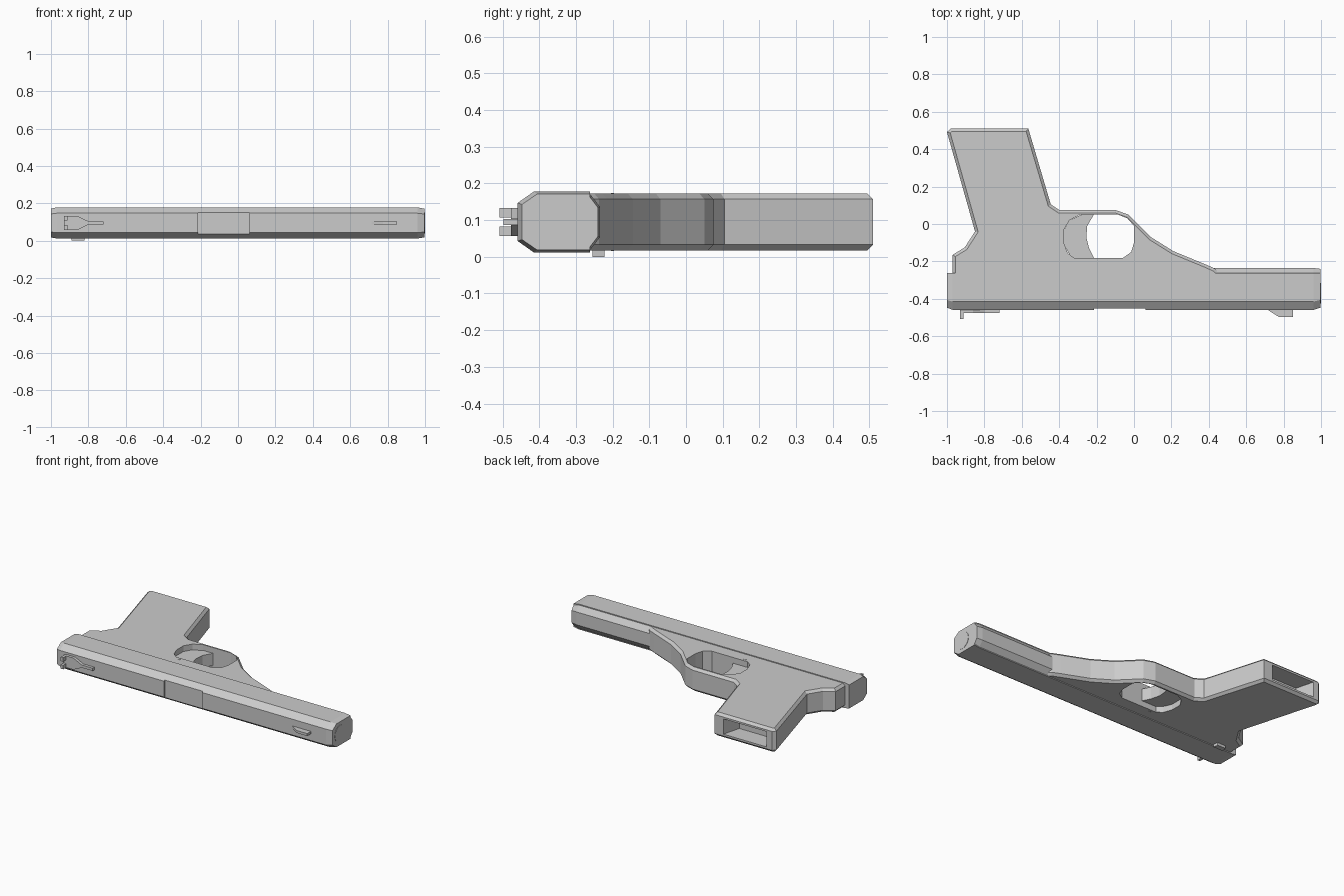
import bpy, bmesh, math
from mathutils import Matrix

if "Cube" in bpy.data.objects:
    bpy.data.objects.remove(bpy.data.objects["Cube"])

ZC = 0.095  # mid plane of the model


def finish(name, bm):
    bmesh.ops.recalc_face_normals(bm, faces=bm.faces)
    me = bpy.data.meshes.new(name)
    bm.to_mesh(me)
    bm.free()
    ob = bpy.data.objects.new(name, me)
    bpy.context.collection.objects.link(ob)
    return ob


def prism(name, pts, z0, z1, chamfer=0):
    """Side profile in x/y, extruded through z, with optional chamfered rims."""
    bm = bmesh.new()
    rings = [[bm.verts.new((x, y, z)) for x, y in pts] for z in (z0, z1)]
    caps = [bm.faces.new(rings[0]), bm.faces.new(rings[1][::-1])]
    n = len(pts)
    for i in range(n):
        j = (i + 1) % n
        bm.faces.new((rings[0][i], rings[0][j], rings[1][j], rings[1][i]))
    if chamfer:
        bmesh.ops.recalc_face_normals(bm, faces=bm.faces)
        edges = [e for f in caps for e in f.edges]
        bmesh.ops.bevel(bm, geom=edges, offset=chamfer, segments=1, affect='EDGES')
    return finish(name, bm)


def box(name, x0, x1, y0, y1, z0, z1):
    return prism(name, [(x0, y0), (x1, y0), (x1, y1), (x0, y1)], z0, z1)


def loft(name, half, stations, yc):
    """Mirrored y/z half section swept along x; stations are (x, y scale, z scale)."""
    section = half + [(y, -z) for y, z in reversed(half)]
    bm = bmesh.new()
    rings = [[bm.verts.new((x, yc + (y - yc) * sy, ZC + z * sz)) for y, z in section]
             for x, sy, sz in stations]
    n = len(section)
    for a, b in zip(rings, rings[1:]):
        for i in range(n):
            j = (i + 1) % n
            bm.faces.new((a[i], a[j], b[j], b[i]))
    bm.faces.new(rings[0])
    bm.faces.new(rings[-1][::-1])
    return finish(name, bm)


def cut(ob, cutter):
    cutter.hide_render = True
    mod = ob.modifiers.new("cut", 'BOOLEAN')
    mod.operation = 'DIFFERENCE'
    mod.solver = 'EXACT'
    mod.object = cutter
    bpy.context.view_layer.objects.active = ob
    bpy.ops.object.modifier_apply(modifier=mod.name)
    bpy.data.objects.remove(cutter)


# Slide: long octagonal bar, drawn in at both ends
slide = loft("slide",
             [(-0.459, 0.052), (-0.415, 0.083), (-0.262, 0.083)],
             [(-1, 0.94, 0.93), (-0.97, 1, 1), (0.96, 1, 1), (0.998, 0.94, 0.92)], -0.262)

# Shallow port across the top
cut(slide, box("port_cutter", -0.215, 0.062, -0.6, -0.449, -0.1, 0.152))

# Front underside
loft("dust_cover",
     [(-0.3, 0.078), (-0.263, 0.078), (-0.235, 0.042)],
     [(0.38, 1, 1), (0.96, 1, 1), (0.998, 0.92, 0.94)], -0.3)

# Barrel end
bm = bmesh.new()
bmesh.ops.create_cone(bm, cap_ends=True, segments=16, radius1=0.055, radius2=0.055, depth=0.06,
                      matrix=Matrix.Translation((0.97, -0.37, ZC)) @ Matrix.Rotation(math.pi / 2, 4, 'Y'))
finish("barrel", bm)

# Frame with grip and guard
frame = prism("frame", [
    (-0.97, -0.30), (-0.97, -0.165), (-0.905, -0.125), (-0.85, -0.04),
    (-1.0, 0.492), (-0.98, 0.51), (-0.565, 0.51), (-0.445, 0.105), (-0.40, 0.075),
    (-0.10, 0.075), (-0.03, 0.05), (0.09, -0.07), (0.21, -0.145),
    (0.38, -0.215), (0.43, -0.237), (0.5, -0.30)], 0.0175, 0.1725, 0.0155)

# Guard opening and hollow grip end
cut(frame, prism("guard_cutter", [
    (-0.32, -0.182), (-0.06, -0.182), (-0.015, -0.15), (0.0, -0.10), (0.0, -0.01),
    (-0.035, 0.03), (-0.085, 0.05), (-0.29, 0.05), (-0.345, 0.02),
    (-0.375, -0.03), (-0.375, -0.10), (-0.355, -0.155)], -0.1, 0.3))
cut(frame, prism("grip_cutter", [
    (-0.955, 0.56), (-0.615, 0.56), (-0.66, 0.39), (-0.91, 0.39)], ZC - 0.05, ZC + 0.05))

# Trigger with a curved front
prism("trigger", [
    (-0.33, -0.19), (-0.21, -0.19), (-0.24, -0.13), (-0.255, -0.07), (-0.25, -0.01),
    (-0.215, 0.05), (-0.28, 0.05), (-0.345, 0.02), (-0.38, -0.04), (-0.38, -0.10)],
    ZC - 0.04, ZC + 0.04)

# Front sight
prism("front_sight", [(0.70, -0.45), (0.775, -0.497), (0.85, -0.497), (0.85, -0.45)],
      ZC - 0.008, ZC + 0.008)

# Rear sight: tapered base with two posts
base = prism("rear_sight_base", [
    (-0.93, -0.038), (-0.86, -0.038), (-0.80, -0.009), (-0.72, -0.009),
    (-0.72, 0.009), (-0.80, 0.009), (-0.86, 0.038), (-0.93, 0.038)], 0, 0.03)
base.data.transform(Matrix.Translation((0, -0.447, ZC)) @ Matrix.Rotation(math.pi / 2, 4, 'X'))
for side, label in ((1, "upper"), (-1, "lower")):
    z0, z1 = sorted((ZC + side * 0.012, ZC + side * 0.038))
    box("rear_sight_post_" + label, -0.93, -0.912, -0.508, -0.46, z0, z1)

# Small side lever and pin
prism("side_lever", [(-0.89, -0.255), (-0.82, -0.255), (-0.825, -0.222), (-0.885, -0.222)], 0.0, 0.04)
box("side_pin", -0.298, -0.28, -0.204, -0.196, ZC - 0.079, ZC + 0.079)
